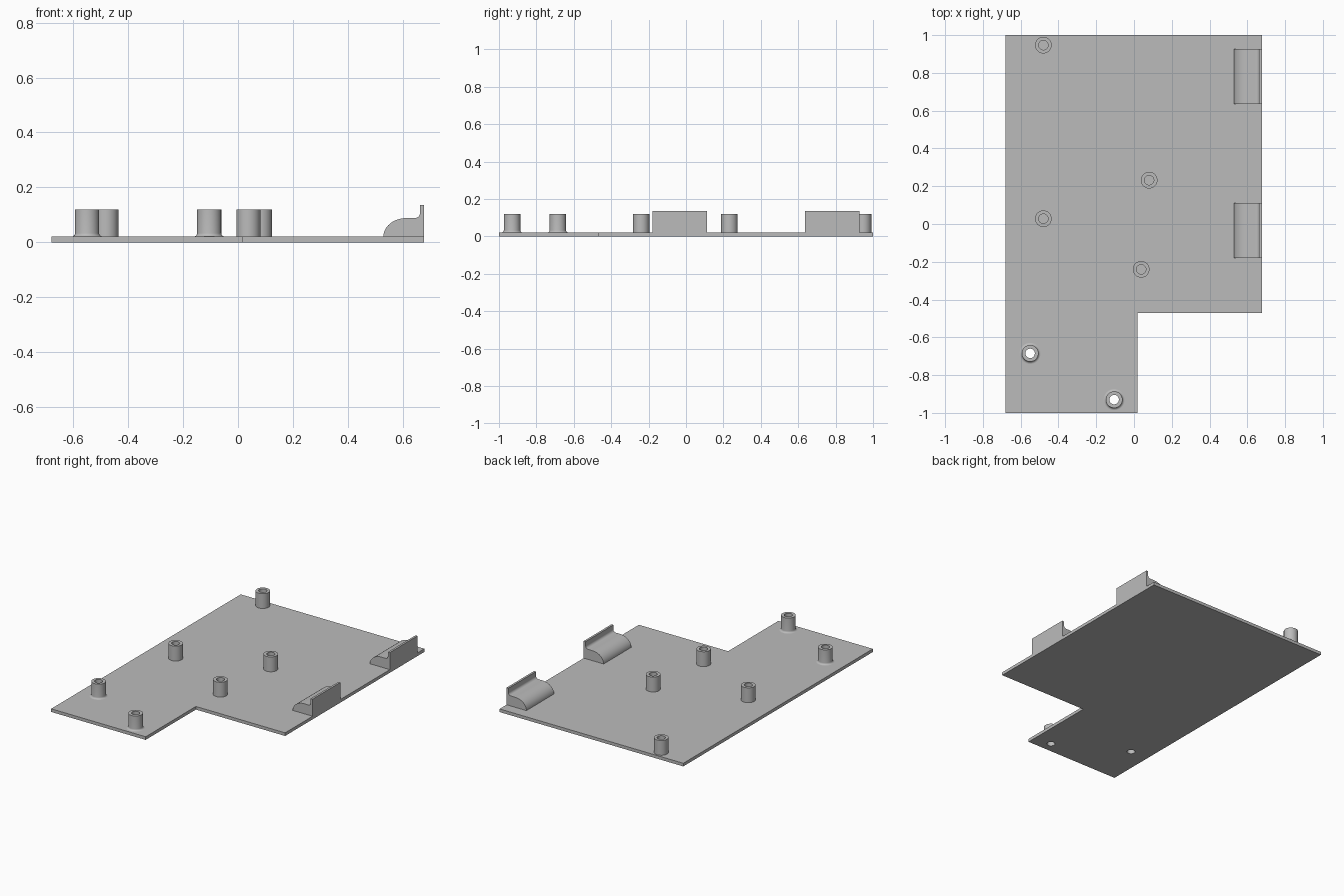
import bpy, bmesh, math
from mathutils import Vector

if "Cube" in bpy.data.objects:
    bpy.data.objects.remove(bpy.data.objects["Cube"], do_unlink=True)

grey = bpy.data.materials.new("plain grey")
grey.use_nodes = True
GREY = (0.5, 0.5, 0.5, 1)
grey.diffuse_color = GREY
grey.node_tree.nodes["Principled BSDF"].inputs["Base Color"].default_value = GREY

PLATE = 0.021      # plate thickness
POST_TOP = 0.12
OUTER, BORE = 0.044, 0.025
blind_posts = {"back_post": (-0.48, 0.947), "left_middle_post": (-0.48, 0.028),
               "centre_post": (0.08, 0.232), "front_middle_post": (0.038, -0.24)}
through_posts = {"front_left_post": (-0.55, -0.685), "front_edge_post": (-0.105, -0.93)}


def activate(obj):
    bpy.ops.object.select_all(action='DESELECT')
    obj.select_set(True)
    bpy.context.view_layer.objects.active = obj


def smooth(obj):
    activate(obj)
    bpy.ops.object.shade_smooth_by_angle(angle=math.radians(35))


def from_bmesh(name, bm):
    bmesh.ops.recalc_face_normals(bm, faces=bm.faces)
    mesh = bpy.data.meshes.new(name)
    bm.to_mesh(mesh)
    bm.free()
    obj = bpy.data.objects.new(name, mesh)
    bpy.context.collection.objects.link(obj)
    mesh.materials.append(grey)
    smooth(obj)
    return obj


def arc(cx, cz, rx, rz, start, end, steps):
    angles = [math.radians(start + (end - start) * i / steps) for i in range(steps + 1)]
    return [(cx + rx * math.cos(a), cz + rz * math.sin(a)) for a in angles]


def lathe(name, profile, place):
    bm = bmesh.new()
    verts = [bm.verts.new((r, 0, z)) for r, z in profile]
    edges = [bm.edges.new(pair) for pair in zip(verts, verts[1:])]
    bmesh.ops.spin(bm, geom=verts + edges, cent=(0, 0, 0), axis=(0, 0, 1),
                   angle=math.tau, steps=32, use_duplicate=False)
    bmesh.ops.remove_doubles(bm, verts=bm.verts, dist=0.0001)
    obj = from_bmesh(name, bm)
    obj.location = (*place, 0)
    return obj


def extrude_profile(name, profile, y_front, y_back):
    bm = bmesh.new()
    face = bm.faces.new([bm.verts.new((x, y_front, z)) for x, z in profile])
    result = bmesh.ops.extrude_face_region(bm, geom=[face], use_keep_orig=True)
    moved = [v for v in result["geom"] if isinstance(v, bmesh.types.BMVert)]
    bmesh.ops.translate(bm, verts=moved, vec=Vector((0, y_back - y_front, 0)))
    return from_bmesh(name, bm)


# Notched base plate with two screw holes, as a filled flat curve
def add_outline(curve, points):
    spline = curve.splines.new('POLY')
    spline.points.add(len(points) - 1)
    for p, (x, y) in zip(spline.points, points):
        p.co = (x, y, 0, 1)
    spline.use_cyclic_u = True


curve = bpy.data.curves.new("base_plate", 'CURVE')
curve.dimensions = '2D'
curve.fill_mode = 'BOTH'
curve.extrude = PLATE / 2
add_outline(curve, [(-0.68, -1), (0.018, -1), (0.018, -0.47), (0.677, -0.47),
                    (0.677, 1), (-0.68, 1)])
for x, y in through_posts.values():
    add_outline(curve, arc(x, y, BORE, BORE, 0, 360, 32)[:-1])
curve.materials.append(grey)
plate = bpy.data.objects.new("base_plate", curve)
plate.location.z = PLATE / 2
bpy.context.collection.objects.link(plate)
activate(plate)
bpy.ops.object.convert(target='MESH')
smooth(bpy.context.object)

# Blind posts standing on the plate
for name, place in blind_posts.items():
    lathe(name, [(0, PLATE + 0.01), (BORE, PLATE + 0.01), (BORE, POST_TOP),
                 (OUTER, POST_TOP), (OUTER, PLATE)], place)

# Open posts with a filleted foot
fillet = 0.012
foot = arc(OUTER + fillet, PLATE + fillet, fillet, fillet, 180, 270, 5)
for name, place in through_posts.items():
    lathe(name, [(BORE, PLATE), (BORE, POST_TOP), (OUTER, POST_TOP)] + foot, place)

# Edge clips: rounded ramp running up into a thin lip
ramp = arc(0.613, PLATE, 0.083, 0.067, 180, 90, 12)
inner_corner = arc(0.645, 0.106, 0.018, 0.018, 270, 360, 6)
clip = ramp + inner_corner + [(0.663, 0.135), (0.677, 0.135), (0.677, PLATE)]
extrude_profile("back_clip", clip, 0.635, 0.927)
extrude_profile("front_clip", clip, -0.18, 0.112)
